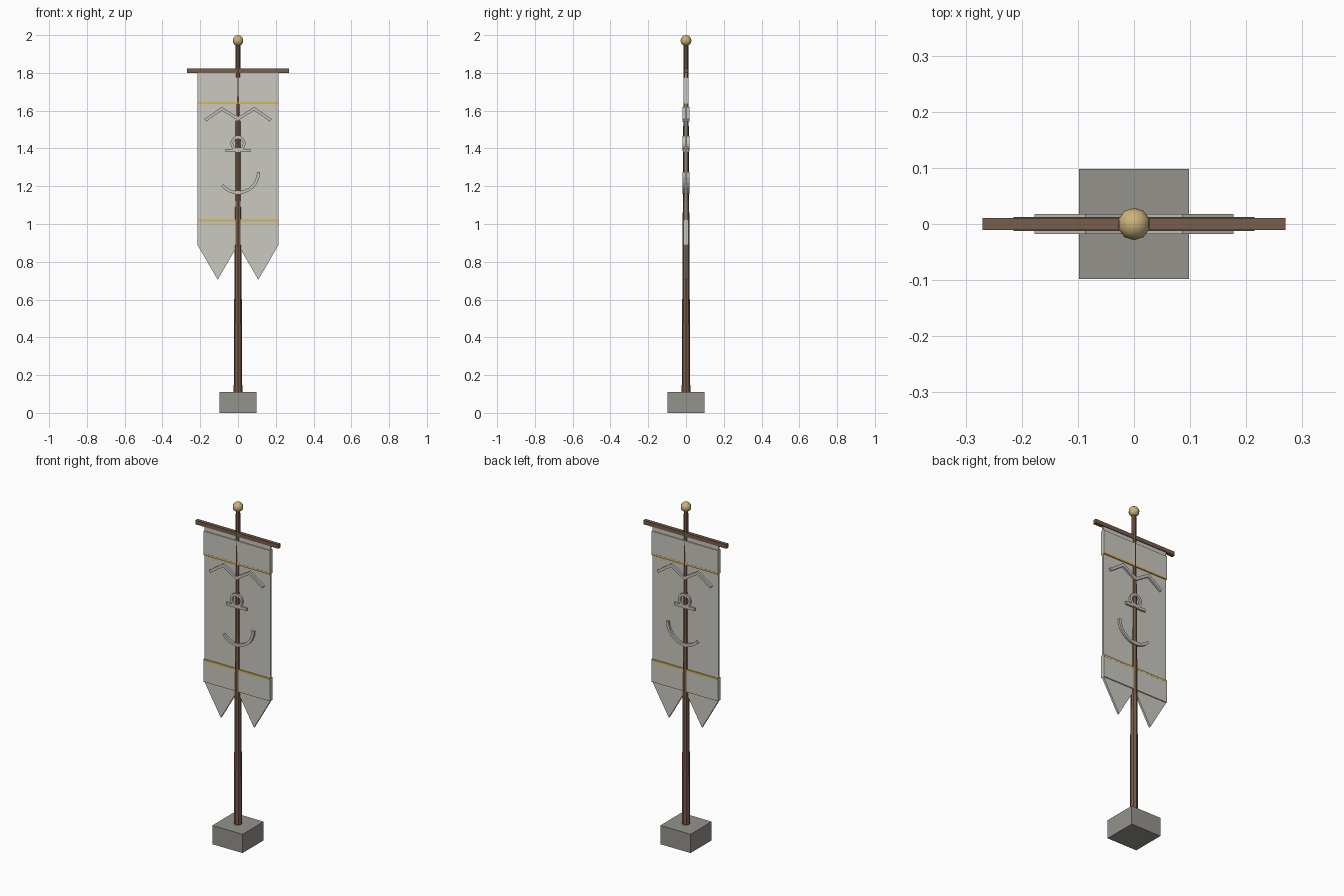
import bpy
import bmesh
from math import radians, sin, cos
from mathutils import Vector

if "Cube" in bpy.data.objects:
    bpy.data.objects.remove(bpy.data.objects["Cube"], do_unlink=True)


def material(name, r, g, b):
    m = bpy.data.materials.new(name)
    m.use_nodes = True
    m.diffuse_color = (r, g, b, 1)
    node = next(n for n in m.node_tree.nodes if n.type == "BSDF_PRINCIPLED")
    node.inputs["Base Color"].default_value = (r, g, b, 1)
    node.inputs["Roughness"].default_value = 0.8
    return m


STONE = material("stone grey", 0.30, 0.29, 0.26)
WOOD = material("brown wood", 0.19, 0.11, 0.07)
CLOTH = material("pale cloth", 0.59, 0.58, 0.53)
TRIM = material("yellow trim", 0.70, 0.46, 0.10)
BRASS = material("brass", 0.60, 0.45, 0.20)
SILVER = material("silver", 0.56, 0.54, 0.51)


def finish(name, bm, mat):
    bmesh.ops.recalc_face_normals(bm, faces=bm.faces)
    mesh = bpy.data.meshes.new(name)
    bm.to_mesh(mesh)
    bm.free()
    mesh.materials.append(mat)
    obj = bpy.data.objects.new(name, mesh)
    bpy.context.collection.objects.link(obj)
    return obj


def box(name, half_x, half_y, z0, z1, mat):
    bm = bmesh.new()
    bmesh.ops.create_cube(bm, size=1)
    for v in bm.verts:
        v.co = (v.co.x * 2 * half_x, v.co.y * 2 * half_y,
                z0 + (v.co.z + 0.5) * (z1 - z0))
    return finish(name, bm, mat)


def thicken(bm, half_y):
    """Extrude flat faces lying in the xz plane evenly to both sides."""
    for v in bm.verts:
        v.co.y = -half_y
    ext = bmesh.ops.extrude_face_region(bm, geom=bm.faces[:])
    for v in ext["geom"]:
        if isinstance(v, bmesh.types.BMVert):
            v.co.y = half_y


def stroke(name, path, width, half_y, mat, closed=False):
    """Flat mitred band that follows an xz path."""
    bm = bmesh.new()
    pts = [Vector(p) for p in path]
    n = len(pts)
    rails = []
    for i, p in enumerate(pts):
        before = pts[i - 1] if closed or i > 0 else None
        after = pts[(i + 1) % n] if closed or i < n - 1 else None
        d_in = (p - before).normalized() if before else (after - p).normalized()
        d_out = (after - p).normalized() if after else d_in
        tangent = (d_in + d_out).normalized()
        side = Vector((-tangent.y, tangent.x)) * (width / 2 / tangent.dot(d_in))
        rails.append([bm.verts.new((q.x, 0, q.y)) for q in (p + side, p - side)])
    for i in range(n if closed else n - 1):
        a, b = rails[i], rails[(i + 1) % n]
        bm.faces.new((a[0], b[0], b[1], a[1]))
    thicken(bm, half_y)
    return finish(name, bm, mat)


def arc(cx, cz, r, start, end, steps):
    angles = [radians(start + (end - start) * i / steps) for i in range(steps + 1)]
    return [(cx + r * cos(a), cz + r * sin(a)) for a in angles]


# Base block, tapered pole and crossbar
box("base_block", 0.098, 0.098, 0, 0.11, STONE)
bm = bmesh.new()
bmesh.ops.create_cone(bm, cap_ends=True, segments=8, radius1=0.023,
                      radius2=0.012, depth=1.9)
bmesh.ops.translate(bm, verts=bm.verts, vec=(0, 0, 1.01))
finish("pole", bm, WOOD)
box("crossbar", 0.27, 0.0105, 1.80, 1.823, WOOD)

# Ball on top of the pole
bm = bmesh.new()
bmesh.ops.create_uvsphere(bm, u_segments=10, v_segments=8, radius=0.029)
bmesh.ops.translate(bm, verts=bm.verts, vec=(0, 0, 1.971))
for f in bm.faces:
    f.smooth = True
finish("finial_ball", bm, BRASS)

# Thin cloth panel with two pointed tails
W = 0.215
bm = bmesh.new()
outline = [(-W, 1.80), (-W, 0.89), (-W / 2, 0.705), (0, 0.89),
           (W / 2, 0.705), (W, 0.89), (W, 1.80)]
bm.faces.new([bm.verts.new((x, 0, z)) for x, z in outline])
thicken(bm, 0.006)
finish("banner_cloth", bm, CLOTH)

# Thicker cloth bands, each edged by a yellow stripe
for name, z0, z1, stripe in (("upper", 1.645, 1.775, 1.634),
                             ("lower", 0.89, 1.012, 1.012)):
    box(name + "_band", W, 0.012, z0, z1, CLOTH)
    box(name + "_stripe", W, 0.0125, stripe, stripe + 0.011, TRIM)

# Emblem: zigzag, ring, short bar and hook, standing out on both faces
D = 0.018
stroke("emblem_zigzag", [(-0.173, 1.55), (-0.086, 1.61), (0, 1.557),
                         (0.086, 1.61), (0.173, 1.55)], 0.016, D, SILVER)
stroke("emblem_ring", arc(0, 1.427, 0.033, 0, 360, 16)[:-1], 0.014, D,
       SILVER, closed=True)
box("emblem_bar", 0.066, D - 0.001, 1.382, 1.398, SILVER)
stroke("emblem_hook", arc(0, 1.275, 0.109, -140, 0, 10), 0.016, D, SILVER)
